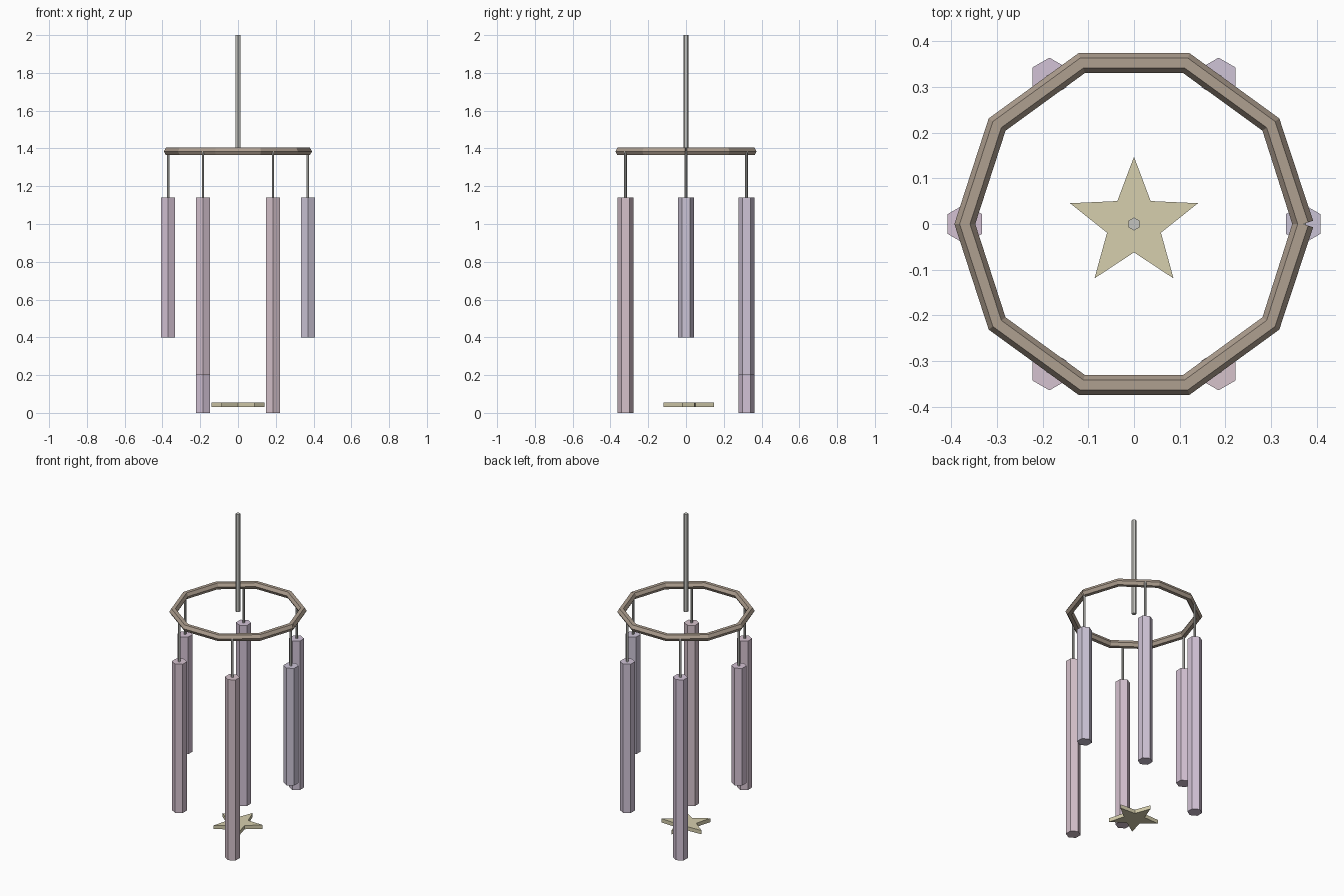
import bpy, bmesh
from math import sin, cos, pi, radians
from mathutils import Vector

if "Cube" in bpy.data.objects:
    bpy.data.objects.remove(bpy.data.objects["Cube"])


def material(name, rgb):
    m = bpy.data.materials.new(name)
    m.diffuse_color = (*rgb, 1)
    m.use_nodes = True
    m.node_tree.nodes["Principled BSDF"].inputs["Base Color"].default_value = m.diffuse_color
    return m


def finish(name, bm, mat):
    bmesh.ops.recalc_face_normals(bm, faces=bm.faces[:])
    me = bpy.data.meshes.new(name)
    bm.to_mesh(me)
    bm.free()
    me.materials.append(mat)
    ob = bpy.data.objects.new(name, me)
    bpy.context.collection.objects.link(ob)
    return ob


def prism(name, outline, z0, z1, mat):
    bm = bmesh.new()
    low = [bm.verts.new((x, y, z0)) for x, y in outline]
    high = [bm.verts.new((x, y, z1)) for x, y in outline]
    n = len(outline)
    bm.faces.new(low[::-1])
    bm.faces.new(high)
    for i in range(n):
        j = (i + 1) % n
        bm.faces.new((low[i], low[j], high[j], high[i]))
    return finish(name, bm, mat)


def hexagon(cx, cy, r):
    # corners point along y
    return [(cx + r * cos(pi / 6 + k * pi / 3), cy + r * sin(pi / 6 + k * pi / 3))
            for k in range(6)]


wood = material("wood", (0.43, 0.35, 0.28))
metal = material("metal", (0.56, 0.56, 0.53))
gold = material("gold", (0.67, 0.62, 0.42))

R = 0.37          # hanging radius
RING_Z = 1.384

# Ten-sided ring: open hexagonal tube whose square-cut ends meet at +x
bm = bmesh.new()
rows = []
for i in range(11):
    a = radians(36 * i)
    cut = a + radians(18 if i == 0 else -18 if i == 10 else 0)
    centre = Vector((R * cos(a), R * sin(a), RING_Z))
    out = Vector((cos(cut), sin(cut), 0))
    rows.append([bm.verts.new(centre + out * 0.0228 * cos(k * pi / 3)
                              + Vector((0, 0, 0.0228 * sin(k * pi / 3))))
                 for k in range(6)])
for a, b in zip(rows, rows[1:]):
    for k in range(6):
        j = (k + 1) % 6
        bm.faces.new((a[k], a[j], b[j], b[k]))
bm.faces.new(rows[0])
bm.faces.new(rows[-1])
finish("ring", bm, wood)

# Hanging rod
prism("hanging_rod", hexagon(0, 0, 0.0143), RING_Z, 2.0, metal)

# Six chimes with strings, hue drifting from lavender to pink
bottoms = (0.4, 0.2, 0.0)
first, last = Vector((0.60, 0.55, 0.67)), Vector((0.67, 0.54, 0.60))
mid = Vector((0.66, 0.54, 0.67))
for i in range(6):
    a = i * pi / 3
    x, y = R * cos(a), R * sin(a)
    t = i / 5 * 2
    rgb = first.lerp(mid, t) if t < 1 else mid.lerp(last, t - 1)
    prism(f"chime_{i + 1}", hexagon(x, y, 0.0433), bottoms[i % 3], 1.14,
          material(f"chime_colour_{i + 1}", rgb))
    prism(f"string_{i + 1}", hexagon(x, y, 0.0072), 1.14, RING_Z, metal)

# Star
star = []
for k in range(10):
    r = 0.062 if k % 2 else 0.147
    a = pi / 2 + k * pi / 5
    star.append((r * cos(a), r * sin(a)))
prism("star", star, 0.03, 0.054, gold)
